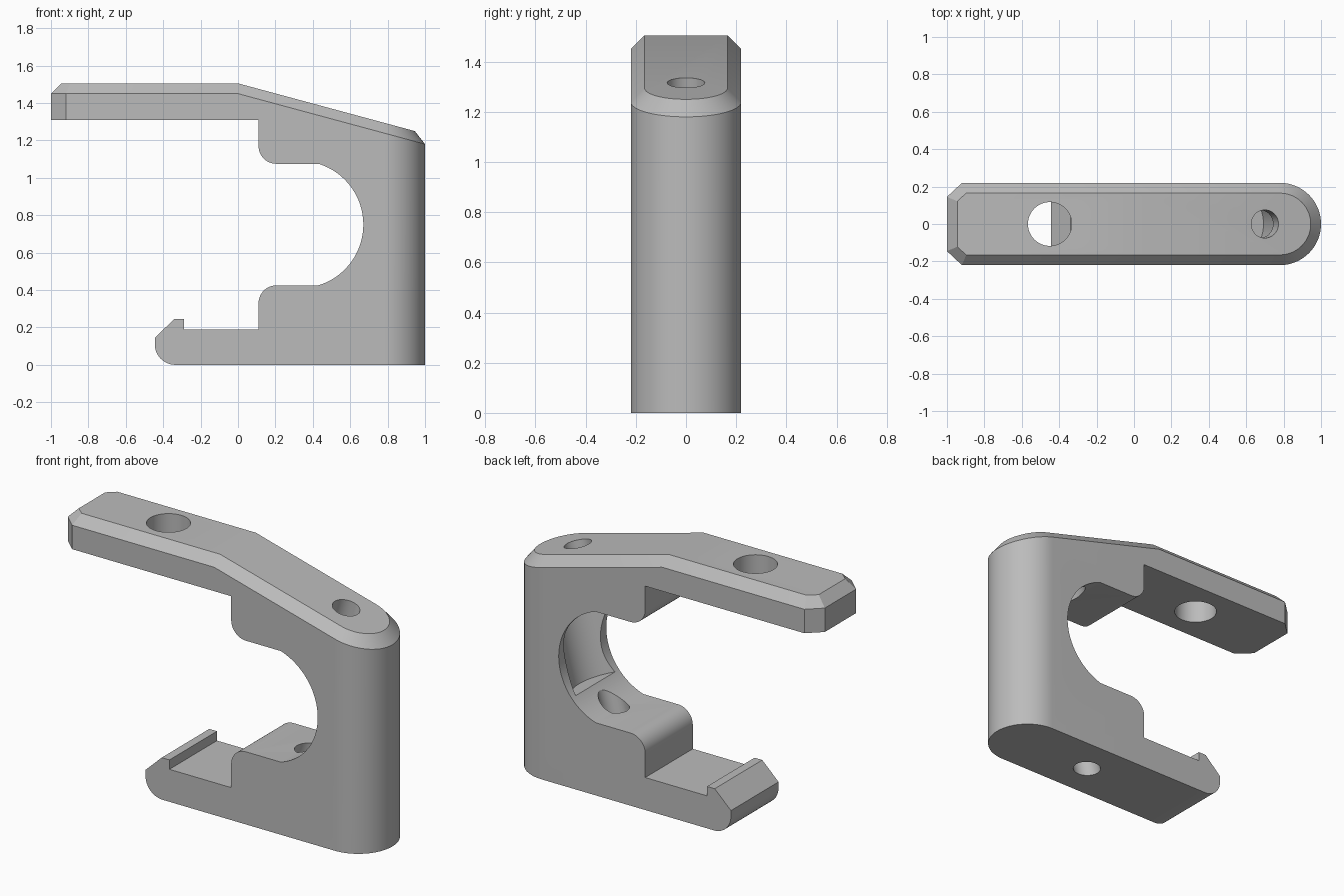
import bpy, bmesh
from math import sin, cos, pi, atan
from mathutils import Vector, Matrix

if "Cube" in bpy.data.objects:
    bpy.data.objects.remove(bpy.data.objects["Cube"], do_unlink=True)

grey = bpy.data.materials.new("plain grey")
grey.use_nodes = True
grey.diffuse_color = (0.5, 0.5, 0.5, 1)
grey.node_tree.nodes["Principled BSDF"].inputs["Base Color"].default_value = (0.5, 0.5, 0.5, 1)

HALF, CHAMFER, SLOPE, TOP = 0.22, 0.055, 0.27, 1.505
ARC_STEPS = 32


def add_object(name, bm):
    bmesh.ops.recalc_face_normals(bm, faces=bm.faces)
    mesh = bpy.data.meshes.new(name)
    bm.to_mesh(mesh)
    bm.free()
    mesh.materials.append(grey)
    obj = bpy.data.objects.new(name, mesh)
    bpy.context.scene.collection.objects.link(obj)
    return obj


def arc(cx, cy, r, start, end, steps):
    angles = [start + (end - start) * i / steps for i in range(steps + 1)]
    return [(cx + r * cos(a), cy + r * sin(a)) for a in angles]


def roof(x):
    return TOP - SLOPE * max(x, 0)


def plan(inset):
    """Outline from above: round at one end, clipped corners at the other."""
    r, m = HALF - inset, 0.42 * inset
    side = [(0, r), (-0.92 + m, r), (-1 + inset, 0.145 - m)]
    mirrored = [(x, -y) for x, y in reversed(side[1:])]
    return [(0, -r)] + arc(0.78, 0, r, -pi / 2, pi / 2, ARC_STEPS) + side + mirrored


# Body: outline raised to a bent roof with a chamfered rim
bm = bmesh.new()
outer, inner = plan(0), plan(CHAMFER)
rings = [[bm.verts.new((x, y, 0)) for x, y in outer],
         [bm.verts.new((x, y, roof(x) - CHAMFER)) for x, y in outer],
         [bm.verts.new((x, y, roof(x))) for x, y in inner]]
count = len(outer)
for low, high in zip(rings, rings[1:]):
    for i in range(count):
        j = (i + 1) % count
        bm.faces.new((low[i], low[j], high[j], high[i]))
bend = ARC_STEPS + 2
bm.faces.new(rings[0][::-1])
bm.faces.new(rings[2][:bend + 1])
bm.faces.new(rings[2][bend:] + rings[2][:1])
body = add_object("clamp_body", bm)

# Jaw opening: side profile pushed through the full width
jaw = [(-1.2, 1.31), (0.11, 1.31)]
jaw += arc(0.205, 1.17, 0.095, pi, 1.5 * pi, 12)
throat = atan(0.325 / 0.1)
jaw += arc(0.33, 0.75, 0.34, throat, -throat, 48)
jaw += arc(0.205, 0.33, 0.095, pi / 2, pi, 12)
jaw += [(0.11, 0.19), (-0.29, 0.19), (-0.29, 0.245), (-0.34, 0.245), (-0.445, 0.145)]
jaw += arc(-0.335, 0.11, 0.11, pi, 1.5 * pi, 12)
jaw += [(-0.335, -0.1), (-1.2, -0.1)]
bm = bmesh.new()
face = bm.faces.new([bm.verts.new((x, -0.5, z)) for x, z in jaw])
moved = bmesh.ops.extrude_face_region(bm, geom=[face])["geom"]
bmesh.ops.translate(bm, vec=(0, 1, 0), verts=[v for v in moved if isinstance(v, bmesh.types.BMVert)])
cutters = [add_object("jaw_cutter", bm)]


def drill(name, origin, tilt, radius, low, high):
    """Cylinder along a tilted axis, between two distances from the origin."""
    bm = bmesh.new()
    place = (Matrix.Translation(Vector(origin)) @ Matrix.Rotation(tilt, 4, "Y")
             @ Matrix.Translation((0, 0, (low + high) / 2)))
    bmesh.ops.create_cone(bm, cap_ends=True, segments=64, radius1=radius,
                          radius2=radius, depth=high - low, matrix=place)
    cutters.append(add_object(name, bm))


# Arm hole, then the slanted screw hole and its wide pocket in the throat
tilt, entry = atan(SLOPE), (0.70, 0, roof(0.70))
drill("arm_hole_cutter", (-0.45, 0, 1.4), 0, 0.117, -0.3, 0.3)
drill("pocket_cutter", entry, tilt, 0.206, -0.791, -0.11)
drill("screw_hole_cutter", entry, tilt, 0.075, -1.6, 0.2)

# Cut everything from the body and remove the cutters
bpy.ops.object.select_all(action="DESELECT")
body.select_set(True)
bpy.context.view_layer.objects.active = body
for cutter in cutters:
    cutter.hide_render = True
    mod = body.modifiers.new(cutter.name, "BOOLEAN")
    mod.operation, mod.solver, mod.object = "DIFFERENCE", "EXACT", cutter
    bpy.ops.object.modifier_apply(modifier=mod.name)
    bpy.data.objects.remove(cutter, do_unlink=True)
bpy.ops.object.shade_smooth_by_angle(angle=pi / 9)
